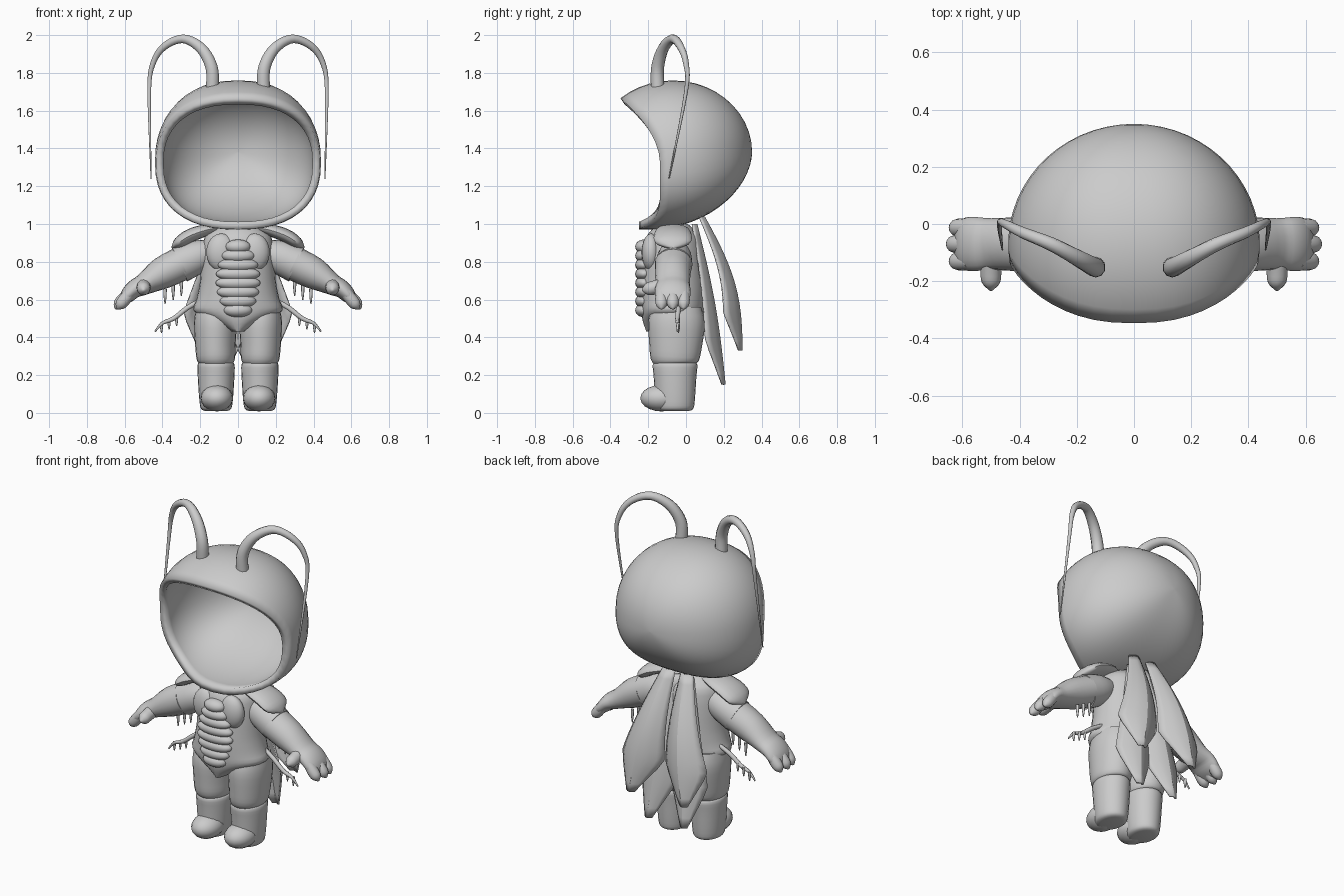
import bpy, math
from mathutils import Vector

cube = bpy.data.objects.get("Cube")
if cube:
    bpy.data.objects.remove(cube, do_unlink=True)

color = (0.6, 0.6, 0.6, 1)
grey = bpy.data.materials.new("plain grey")
grey.use_nodes = True
grey.diffuse_color = color
grey.node_tree.nodes["Principled BSDF"].inputs["Base Color"].default_value = color


def make(name, verts, faces, mirror=False, thickness=0, angle=50):
    mesh = bpy.data.meshes.new(name)
    mesh.from_pydata(verts, [], faces)
    mesh.materials.append(grey)
    part = bpy.data.objects.new(name, mesh)
    bpy.context.collection.objects.link(part)
    bpy.ops.object.select_all(action='DESELECT')
    part.select_set(True)
    bpy.context.view_layer.objects.active = part
    bpy.ops.object.mode_set(mode='EDIT')
    bpy.ops.mesh.select_all(action='SELECT')
    bpy.ops.mesh.normals_make_consistent(inside=False)
    bpy.ops.object.mode_set(mode='OBJECT')
    bpy.ops.object.shade_smooth_by_angle(angle=math.radians(angle))
    if thickness:
        solid = part.modifiers.new("thickness", 'SOLIDIFY')
        solid.thickness = thickness
        solid.offset = -1
    if mirror:
        part.modifiers.new("mirror", 'MIRROR')


def smooth_rows(rows, steps):
    """Catmull-Rom interpolation of equal-length rows of values."""
    out = []
    last = len(rows) - 1
    for i in range(last):
        before, start, end, after = rows[max(i - 1, 0)], rows[i], rows[i + 1], rows[min(i + 2, last)]
        for step in range(steps):
            t = step / steps
            out.append([q + t / 2 * (r - p + t * (2*p - 5*q + 4*r - s + t * (3*(q - r) + s - p)))
                        for p, q, r, s in zip(before, start, end, after)])
    return out + [list(rows[-1])]


def strips(rows, cols, closed):
    last = cols if closed else cols - 1
    return [(r*cols + c, r*cols + (c+1) % cols, (r+1)*cols + (c+1) % cols, (r+1)*cols + c)
            for r in range(rows - 1) for c in range(last)]


def sweep(name, rows, mirror=True, sides=16, steps=3, across=(0, 1, 0)):
    """Tube along x, y, z points; each row ends in one radius, or two for an ellipse."""
    rows = smooth_rows(rows, steps)
    points = [Vector(row[:3]) for row in rows]
    verts = []
    for i, (point, row) in enumerate(zip(points, rows)):
        along = (points[min(i + 1, len(points) - 1)] - points[max(i - 1, 0)]).normalized()
        u = (Vector(across) - along * along.dot(Vector(across))).normalized()
        v = along.cross(u)
        for k in range(sides):
            a = math.tau * k / sides
            verts.append(point + u * row[3] * math.cos(a) + v * row[-1] * math.sin(a))
    total = len(verts)
    caps = [tuple(range(sides)), tuple(range(total - sides, total))]
    make(name, verts, strips(len(rows), sides, True) + caps, mirror)


def ball(name, center, size, mirror=False):
    x, y, z = center
    width, depth, height = size
    angles = [math.pi * (k + .1) / 10 for k in range(10)] + [math.pi * .99]
    sweep(name, [(x, y, z + height * math.cos(a), depth * math.sin(a), width * math.sin(a))
                 for a in angles], mirror, 20, 1)


# Hood: open shell whose top, side and bottom profiles are elliptical arcs
def arc(t, start):
    a = start + (math.pi / 2 - start) * t
    return math.sin(a), max(math.cos(a), .01)


segments, rings = 48, 16
verts = []
for ring in range(rings + 1):
    t = ring / rings
    top_y, top_z = arc(t, -.72)
    side_y, side_x = arc(t, -.16)
    low_y, low_z = arc(t, -.09)
    top_y, side_y, low_y = .42 * top_y - .07, .42 * side_y - .07, .55 * low_y - .2
    middle = 1.32 + .06 * t
    for k in range(segments):
        c, s = math.cos(math.tau * k / segments), math.sin(math.tau * k / segments)
        if s >= 0:
            y = side_y + (top_y - side_y) * s ** 1.6
            edge = 1.38 + .38 * top_z
        else:
            y = side_y + (low_y - side_y) * s ** 6
            edge = 1.38 - .41 * low_z ** 1.1
        x = math.copysign(.44 * side_x * abs(c) ** .85, c)
        verts.append((x, y, middle + (edge - middle) * abs(s) ** .85))
total = len(verts)
make("hood", verts, strips(rings + 1, segments, True) + [tuple(range(total - segments, total))],
     thickness=.04)

# Antennae: thick at the base, whip thin at the tip
sweep("antenna", [
    (.135, -.15, 1.72, .036), (.14, -.15, 1.83, .034), (.195, -.12, 1.93, .03),
    (.29, -.07, 1.98, .024), (.39, -.03, 1.94, .02), (.45, 0, 1.85, .015),
    (.47, 0, 1.7, .01), (.46, -.09, 1.24, .003)], sides=10, steps=5)

# Torso narrowing to the crotch
sweep("torso", [(0, -.07, z, depth, width) for z, depth, width in (
    (1, .08, .08), (.96, .12, .15), (.9, .15, .185), (.7, .17, .2), (.6, .17, .22),
    (.54, .165, .234), (.49, .16, .15), (.43, .14, .035))], mirror=False, sides=32)
ball("chest_muscle", (.088, -.185, .85), (.08, .05, .1), True)

# Overlapping belly plates, widest in the middle
plates = 8
for i in range(plates):
    width = .06 + .06 * math.sin(math.pi * (i + .3) / plates)
    ball(f"belly_plate_{i + 1}", (0, -.222, .88 - i * .048), (width, .047, .038))

# Legs and boots
sweep("thigh", [
    (.12, -.05, .56, .13, .1), (.12, -.05, .48, .15, .113), (.12, -.055, .36, .14, .107),
    (.117, -.06, .28, .127, .1), (.117, -.06, .255, .1, .08)], sides=24)
sweep("boot", [(.116, -.058, z, depth, width) for z, depth, width in (
    (.268, .1, .085), (.255, .118, .098), (.19, .113, .097), (.06, .104, .088),
    (.02, .095, .078), (.01, .07, .055))], sides=24)
ball("boot_toe", (.112, -.13, .078), (.086, .112, .07), True)

# Arms, hands and shoulder plates
sweep("arm", [
    (.15, -.06, .85, .07), (.22, -.06, .825, .09), (.3, -.065, .79, .1, .09),
    (.4, -.07, .74, .095, .085), (.5, -.07, .68, .09, .057), (.55, -.07, .655, .094, .048),
    (.59, -.07, .615, .092, .038), (.622, -.07, .576, .07, .012)][2:], sides=20)
sweep("upper_arm", [
    (.15, -.06, .85, .07), (.22, -.06, .825, .09), (.31, -.065, .785, .098)], sides=20)
for label, y, reach in (("back", -.013, .64), ("middle", -.07, .65), ("front", -.13, .64)):
    sweep(f"{label}_finger", [
        (.57, y, .64, .03), (reach - .04, y, .6, .033), (reach - .015, y, .57, .028),
        (reach, y, .55, .005)], sides=12)
sweep("thumb", [
    (.495, -.1, .68, .04), (.5, -.16, .665, .037), (.5, -.205, .655, .032),
    (.5, -.233, .65, .005)], sides=12, across=(1, 0, 0))
sweep("shoulder_plate", [
    (.09, -.07, .98, .05, .015), (.16, -.07, .97, .085, .03), (.25, -.07, .94, .1, .036),
    (.315, -.07, .9, .09, .03), (.35, -.07, .873, .01, .004)])

# Small jointed limbs at the waist with clawed ends, and spikes below the arms
sweep("small_limb", [
    (.19, -.03, .6, .012), (.27, -.04, .555, .013), (.34, -.045, .5, .012),
    (.4, -.045, .475, .009), (.44, -.045, .43, .004)], sides=8)


def spikes(name, start, spacing, slope, length):
    for i in range(3):
        x, y, z = start[0] + spacing * i, start[1], start[2] - slope * spacing * i
        sweep(f"{name}_{i + 1}", [(x, y, z, .009), (x, y, z - length / 2, .008),
                                  (x, y, z - length, .003)], sides=8, steps=2)


spikes("limb_claw", (.325, -.04, .515), .04, .45, .055)
spikes("arm_spike", (.3, -.03, .7), .043, .5, .08)


# Wings: broad arched blades with angular tips
def wing(name, root, tip, width, bulge):
    rows = 14
    columns = [k / 4 for k in range(-4, 5)]
    verts = []
    for i in range(rows + 1):
        t = i / rows
        x, y, z = Vector(root).lerp(Vector(tip), t)
        y += bulge * math.sin(math.pi * t)
        half = width * min(.3 + t, 1, .2 + 3 * (1 - t))
        verts += [(x + half * c, y - .6 * half * abs(c) ** 1.5, z) for c in columns]
    make(name, verts, strips(rows + 1, len(columns), False), True, .01, 30)


wing("upper_wing", (.06, .1, 1.04), (.18, .3, .33), .142, .06)
wing("lower_wing", (.045, .06, 1), (.12, .21, .15), .125, .02)
